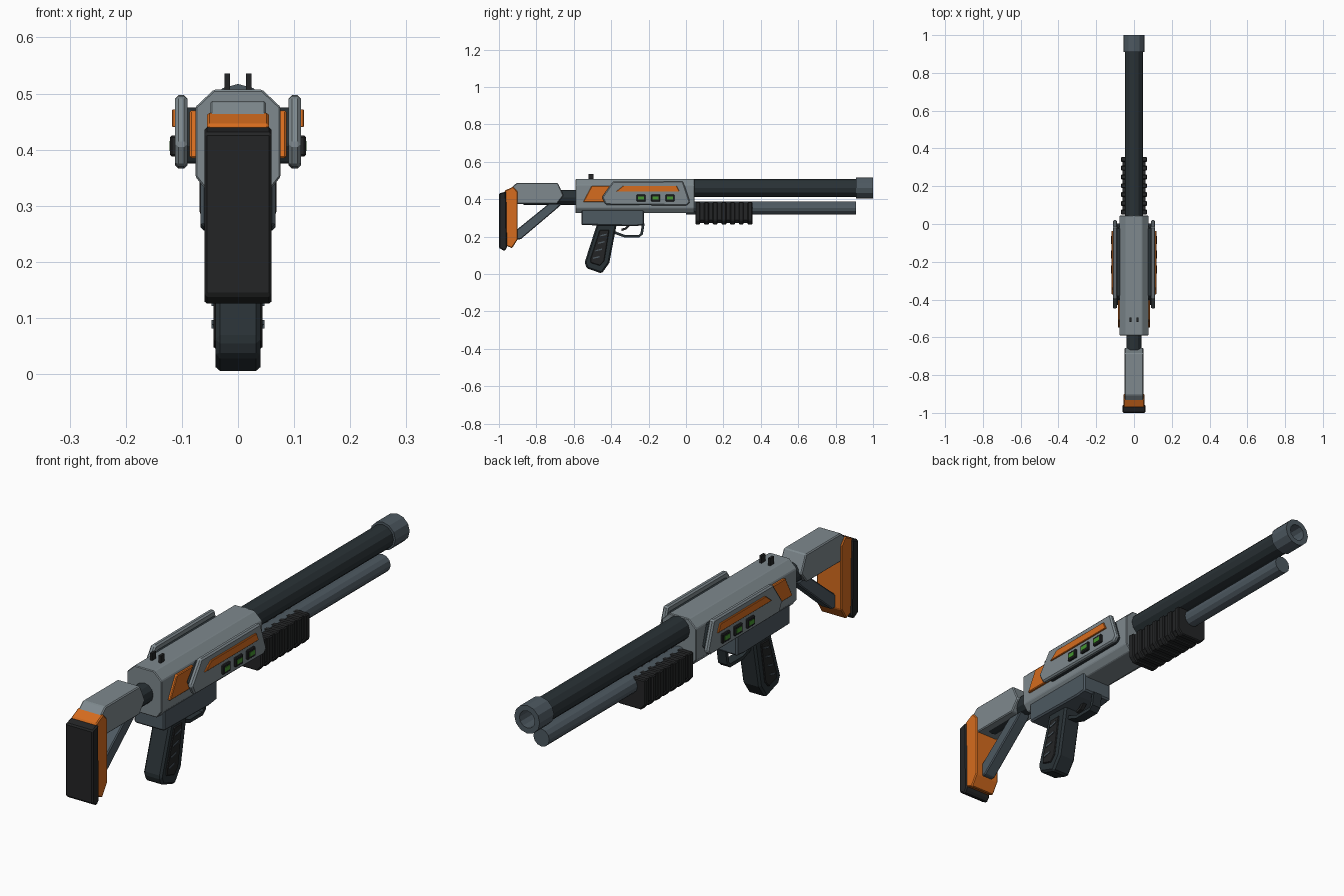
import bpy, bmesh, math
from mathutils import Vector

if "Cube" in bpy.data.objects:
    bpy.data.objects.remove(bpy.data.objects["Cube"])


def mat(name, r, g, b):
    m = bpy.data.materials.new(name)
    m.diffuse_color = (r, g, b, 1)
    m.use_nodes = True
    m.node_tree.nodes["Principled BSDF"].inputs["Base Color"].default_value = m.diffuse_color
    return m


GREY = mat("light_grey", 0.21, 0.25, 0.27)
SLATE = mat("slate", 0.075, 0.1, 0.12)
DARK = mat("dark_steel", 0.022, 0.031, 0.036)
BLACK = mat("rubber", 0.017, 0.018, 0.019)
ORANGE = mat("orange", 0.67, 0.15, 0.013)
GREEN = mat("green", 0.06, 0.3, 0.03)


def finish(name, bm, m, bevel=0, mirror=False):
    bmesh.ops.recalc_face_normals(bm, faces=bm.faces)
    me = bpy.data.meshes.new(name)
    bm.to_mesh(me)
    bm.free()
    ob = bpy.data.objects.new(name, me)
    bpy.context.collection.objects.link(ob)
    me.materials.append(m)
    if bevel:
        b = ob.modifiers.new("bevel", 'BEVEL')
        b.width, b.segments, b.limit_method = bevel, 1, 'ANGLE'
    if mirror:
        ob.modifiers.new("mirror", 'MIRROR')
    return ob


def extrude(name, pts, offset, m, bevel, mirror):
    bm = bmesh.new()
    f = bm.faces.new([bm.verts.new(p) for p in pts])
    r = bmesh.ops.extrude_face_region(bm, geom=[f])
    moved = [v for v in r["geom"] if isinstance(v, bmesh.types.BMVert)]
    bmesh.ops.translate(bm, verts=moved, vec=offset)
    if f.is_valid and len(bm.faces) < len(pts) + 2:
        bm.faces.new([v for v in bm.verts if v not in moved])
    return finish(name, bm, m, bevel, mirror)


def side(name, pts, x0, x1, m, bevel=0, mirror=False):
    """Outline in (y, z), thickness along x."""
    return extrude(name, [(x0, y, z) for y, z in pts], (x1 - x0, 0, 0), m, bevel, mirror)


def section(name, half, y0, y1, m, bevel=0):
    """Right half of a cross-section in (x, z), run along y."""
    pts = half + [(-x, z) for x, z in reversed(half)]
    return extrude(name, [(x, y0, z) for x, z in pts], (0, y1 - y0, 0), m, bevel, False)


def rect(y0, y1, z0, z1):
    return [(y0, z0), (y1, z0), (y1, z1), (y0, z1)]


def lathe(name, profile, z, m, n=12):
    """Spin (radius, y) points about a barrel axis."""
    bm = bmesh.new()
    vs = [bm.verts.new((0, y, z + r)) for r, y in profile]
    es = [bm.edges.new(p) for p in zip(vs, vs[1:])]
    bmesh.ops.spin(bm, geom=vs + es, cent=(0, 0, z), axis=(0, 1, 0),
                   angle=math.tau, steps=n, use_merge=True)
    bmesh.ops.remove_doubles(bm, verts=bm.verts, dist=1e-5)
    return finish(name, bm, m)


def strip(name, path, w, x, m):
    """Flat bar following a (y, z) path."""
    pts = [Vector(p) for p in path]
    left, right = [], []
    for i, p in enumerate(pts):
        d = (pts[min(i + 1, len(pts) - 1)] - pts[max(i - 1, 0)]).normalized()
        n = Vector((-d.y, d.x)) * w / 2
        left.append(p + n)
        right.append(p - n)
    return side(name, left + right[::-1], -x, x, m)


# Barrel, muzzle and magazine tube
lathe("barrel", [(0, -0.02), (0.048, -0.02), (0.048, 0.92), (0.034, 0.92), (0.034, 0.86), (0, 0.86)], 0.459, DARK)
lathe("muzzle", [(0.034, 0.91), (0.056, 0.91), (0.056, 1.0), (0.034, 1.0), (0.034, 0.91)], 0.461, SLATE)
lathe("magazine_tube", [(0, 0), (0.035, 0), (0.035, 0.91), (0, 0.91)], 0.354, SLATE)

# Ribbed pump
core = [(0.06, 0.382), (0.06, 0.29), (0.045, 0.273)]
rib = [(0.069, 0.386), (0.069, 0.287), (0.05, 0.265)]
section("pump_core", core, 0.05, 0.355, BLACK)
for i in range(7):
    y = 0.05 + i * 0.0465
    section("pump_rib", rib, y, y + 0.026, BLACK, 0.004)

# Receiver with chamfered section
section("receiver", [(0.043, 0.507), (0.076, 0.476), (0.076, 0.352), (0.055, 0.325)], -0.59, 0.045, GREY, 0.003)
side("lower_housing", [(-0.56, 0.262), (-0.27, 0.256), (-0.225, 0.262), (-0.225, 0.345), (-0.56, 0.345)],
     -0.067, 0.067, SLATE, 0.006)

# Rear sights
side("rear_sight", rect(-0.52, -0.495, 0.5, 0.536), 0.014, 0.024, BLACK, mirror=True)

# Layered side panels
side("panel_backing", [(-0.43, 0.41), (-0.38, 0.475), (-0.02, 0.475), (0.005, 0.39), (-0.01, 0.375), (-0.41, 0.375)],
     0.07, 0.094, DARK, 0.004, True)
side("side_panel", [(-0.45, 0.41), (-0.39, 0.496), (-0.015, 0.497), (0.022, 0.385), (0.005, 0.366), (-0.43, 0.37)],
     0.09, 0.112, GREY, 0.006, True)
side("panel_stripe", [(-0.375, 0.44), (-0.335, 0.472), (-0.05, 0.472), (-0.035, 0.44)],
     0.108, 0.118, ORANGE, 0.002, True)
side("rear_accent", [(-0.55, 0.385), (-0.505, 0.47), (-0.40, 0.47), (-0.44, 0.42), (-0.42, 0.385)],
     0.07, 0.086, ORANGE, 0.003, True)
for y in (-0.24, -0.162, -0.085):
    side("light_frame", rect(y - 0.024, y + 0.024, 0.388, 0.425), 0.108, 0.121, BLACK, 0.003, True)
    side("indicator_light", rect(y - 0.016, y + 0.016, 0.398, 0.415), 0.115, 0.1225, GREEN, 0, True)

# Grip with textured inlays
side("grip", [(-0.475, 0.27), (-0.37, 0.27), (-0.41, 0.06), (-0.45, 0.003), (-0.53, 0.03), (-0.542, 0.062)],
     -0.04, 0.04, DARK, 0.008)
side("grip_inlay", [(-0.462, 0.235), (-0.41, 0.235), (-0.437, 0.07), (-0.46, 0.045), (-0.51, 0.06), (-0.51, 0.085)],
     0.035, 0.044, BLACK, 0.003, True)
for i in range(4):
    y, z = -0.485 + i * 0.013, 0.085 + i * 0.04
    side("grip_ridge", [(y - 0.012, z - 0.004), (y + 0.022, z + 0.004), (y + 0.022, z + 0.011), (y - 0.012, z + 0.003)],
         0.04, 0.047, SLATE, 0, True)

# Trigger and guard
strip("trigger_guard", [(-0.39, 0.225), (-0.33, 0.203), (-0.25, 0.203), (-0.237, 0.215), (-0.228, 0.27)],
      0.014, 0.02, DARK)
strip("trigger", [(-0.3, 0.265), (-0.322, 0.243), (-0.345, 0.236)], 0.012, 0.008, BLACK)

# Stock: tube, cheek piece, strut and butt
lathe("stock_tube", [(0, -0.87), (0.04, -0.87), (0.04, -0.57), (0, -0.57)], 0.41, DARK)
side("cheek_piece", [(-0.97, 0.43), (-0.905, 0.487), (-0.685, 0.487), (-0.655, 0.42), (-0.69, 0.375), (-0.95, 0.375)],
     -0.05, 0.05, GREY, 0.004)
side("stock_strut", [(-0.92, 0.225), (-0.735, 0.375), (-0.665, 0.375), (-0.69, 0.35), (-0.885, 0.185), (-0.92, 0.185)],
     -0.025, 0.025, SLATE, 0.004)
side("butt_plate", [(-0.97, 0.445), (-0.925, 0.467), (-0.9, 0.44), (-0.9, 0.185), (-0.93, 0.138), (-0.97, 0.155)],
     -0.055, 0.055, ORANGE, 0.004)
side("butt_pad", [(-1.0, 0.43), (-0.962, 0.442), (-0.957, 0.14), (-0.972, 0.123), (-1.0, 0.14)],
     -0.06, 0.06, BLACK, 0.005)
